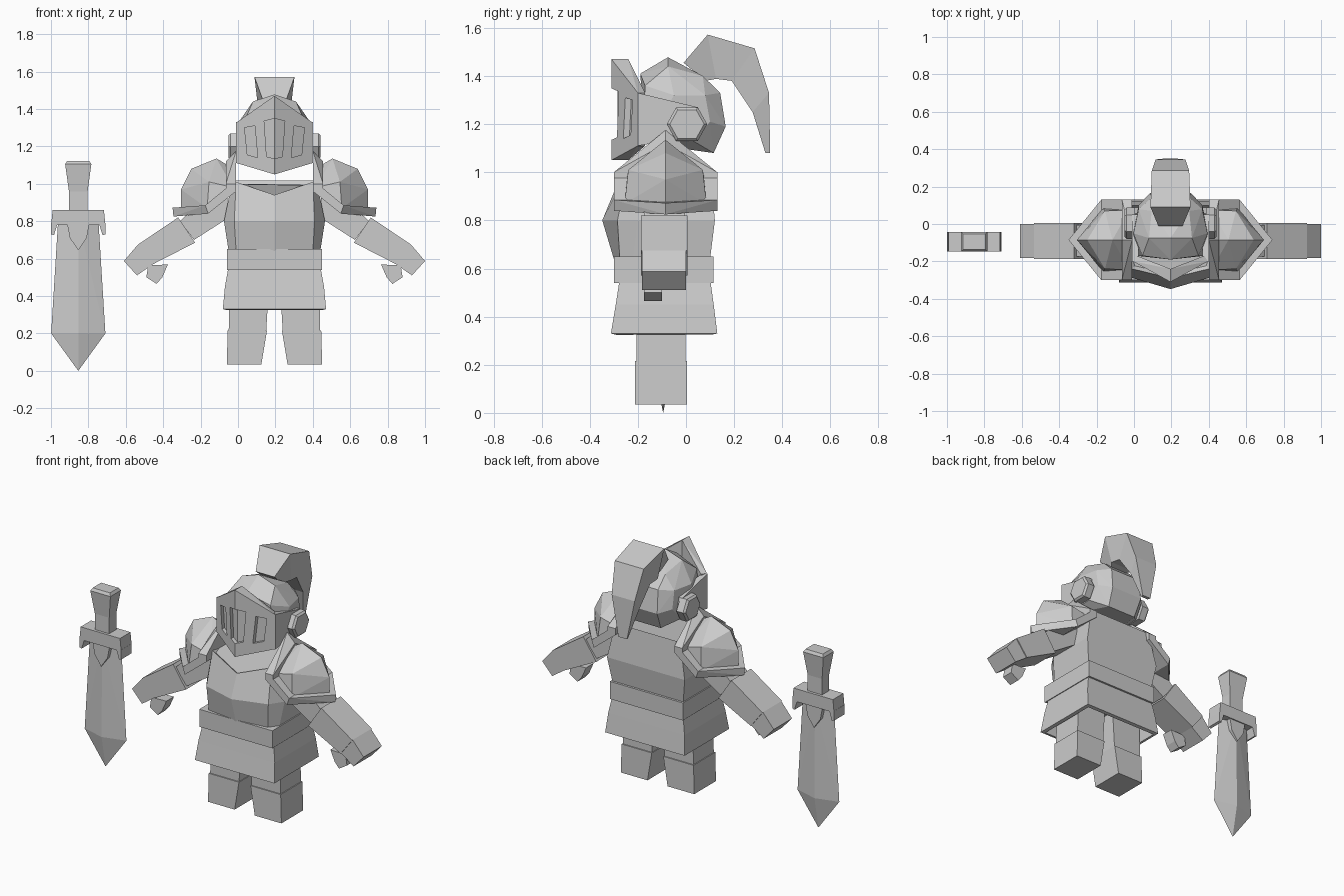
import bpy, bmesh

CX = 0.195                      # centre line of the figure
BODY = (CX, 0, 0)
SWORD = (-0.854, -0.095, 0)


def finish(name, bm, loc, pair=False):
    bmesh.ops.recalc_face_normals(bm, faces=bm.faces)
    me = bpy.data.meshes.new(name)
    bm.to_mesh(me)
    bm.free()
    ob = bpy.data.objects.new(name, me)
    ob.location = loc
    bpy.context.collection.objects.link(ob)
    if pair:
        ob.modifiers.new("Mirror", 'MIRROR')
    return ob


def flip(pts):
    return [(-x, y, z) for x, y, z in pts]


def hull(name, pts, loc=BODY, sym=False, pair=False):
    """Convex solid; sym mirrors the points, pair mirrors the object."""
    bm = bmesh.new()
    for p in (list(pts) + flip(pts) if sym else pts):
        bm.verts.new(p)
    bmesh.ops.remove_doubles(bm, verts=bm.verts, dist=1e-5)
    r = bmesh.ops.convex_hull(bm, input=bm.verts)
    bmesh.ops.delete(bm, geom=list({v for v in r["geom_interior"] if isinstance(v, bmesh.types.BMVert)}), context='VERTS')
    bmesh.ops.dissolve_limit(bm, angle_limit=0.02, verts=bm.verts, edges=bm.edges)
    return finish(name, bm, loc, pair)


def slab(name, xz, y0, y1, **kw):
    """Convex front-view profile with depth."""
    return hull(name, [(x, y, z) for x, z in xz for y in (y0, y1)], **kw)


def loft(name, rings, caps=True, inset=0, loc=BODY):
    bm = bmesh.new()
    rows = [[bm.verts.new(p) for p in r] for r in rings]
    n = len(rows[0])
    for a, b in zip(rows, rows[1:]):
        for i in range(n):
            j = (i + 1) % n
            bm.faces.new((a[i], a[j], b[j], b[i]))
    if caps:
        bm.faces.new(rows[0][::-1])
        top = bm.faces.new(rows[-1])
        if inset:
            bm.normal_update()
            bmesh.ops.inset_region(bm, faces=[top], thickness=inset, depth=-inset)
    return finish(name, bm, loc)


def rect(w, y0, y1, z):
    return [(-w, y0, z), (w, y0, z), (w, y1, z), (-w, y1, z)]


# Legs and boots
slab("upper_leg", [(0.045, 0.2), (0.245, 0.2), (0.24, 0.45), (0.03, 0.45)], -0.205, -0.003, pair=True)
slab("boot", [(0.07, 0.035), (0.255, 0.035), (0.25, 0.215), (0.04, 0.215)], -0.212, 0.004, pair=True)

# Flared skirt with a visible thickness, and belt
skirt = loft("skirt", [rect(0.276, -0.312, 0.13, 0.33), rect(0.265, -0.292, 0.115, 0.45),
                       rect(0.245, -0.275, 0.10, 0.56)], caps=False)
m = skirt.modifiers.new("Thickness", 'SOLIDIFY')
m.thickness, m.offset = 0.03, -1
loft("belt", [rect(0.254, -0.30, 0.115, 0.54), rect(0.254, -0.30, 0.115, 0.65)])


# Breastplate with centre ridge and V neckline
def chest(w, f, yb, ys, yf, yc, z, zc=None, zf=None):
    zf = zf or z
    return [(0, yc, zc or z), (f, yf, zf), (w, ys, z), (w, yb, z),
            (-w, yb, z), (-w, ys, z), (-f, yf, zf)]


loft("breastplate", [chest(0.245, 0.205, 0.10, -0.22, -0.275, -0.30, 0.64),
                     chest(0.27, 0.215, 0.12, -0.20, -0.285, -0.348, 0.80),
                     chest(0.225, 0.205, 0.10, -0.18, -0.24, -0.29, 1.018, 0.94, 1.01)], inset=0.02)

# Arms
slab("upper_arm", [(0.25, 0.93), (0.40, 0.90), (0.505, 0.80), (0.43, 0.70), (0.25, 0.815)],
     -0.175, -0.005, pair=True)
slab("forearm", [(0.515, 0.82), (0.425, 0.685), (0.65, 0.57), (0.73, 0.675)], -0.188, 0.006, pair=True)
slab("hand", [(0.73, 0.675), (0.65, 0.57), (0.735, 0.51), (0.805, 0.587)], -0.182, 0.0, pair=True)
slab("thumb", [(0.57, 0.568), (0.675, 0.565), (0.685, 0.50), (0.63, 0.465), (0.60, 0.50)],
     -0.175, -0.10, pair=True)

# Shoulder armour: pointed dome, bent rim, upright neck guard
YM = -0.085


def both(x, d, z):
    return [(x, YM - d, z), (x, YM + d, z)]


hull("shoulder_dome", [(0.25, YM, 1.10), (0.31, YM, 1.135), (0.445, YM, 1.08), (0.50, YM, 0.97), (0.50, YM, 0.87)]
     + both(0.36, 0.17, 0.87) + both(0.35, 0.155, 1.01) + both(0.22, 0.16, 0.98), pair=True)
hull("shoulder_rim_outer", [(0.545, YM, 0.872), (0.54, YM, 0.825)]
     + both(0.37, 0.215, 0.885) + both(0.355, 0.215, 0.84), pair=True)
hull("shoulder_rim_inner", both(0.37, 0.215, 0.885) + both(0.355, 0.215, 0.84)
     + both(0.23, 0.215, 1.0) + both(0.205, 0.215, 0.96), pair=True)
hull("neck_guard", [p for x in (0.205, 0.26) for p in
                    [(x, YM, 1.175 - (x - 0.205))] + both(x, 0.215, 1.0) + both(x, 0.215, 0.96)], pair=True)

# Helmet dome
hull("helmet", [(0, -0.075, 1.478), (0, -0.19, 1.41), (0.115, -0.075, 1.44), (0.10, 0.07, 1.40),
                (0.15, -0.17, 1.36), (0.198, -0.05, 1.32), (0.17, 0.08, 1.32), (0.10, 0.142, 1.33),
                (0.17, 0.10, 1.21), (0.11, 0.165, 1.19), (0.10, 0.115, 1.08), (0.185, 0.03, 1.13),
                (0.18, -0.17, 1.12)], sym=True)

# Folded visor with three window slots
visor = hull("visor", [(0, -0.31, 1.47), (0.2, -0.2, 1.33), (0.2, -0.2, 1.11), (0, -0.31, 1.05),
                       (0, -0.24, 1.47), (0.18, -0.17, 1.33), (0.18, -0.17, 1.11), (0, -0.24, 1.05)])
SLOTS = ([(-0.01, 1.352), (0.055, 1.335), (0.042, 1.145), (-0.01, 1.132)],
         [(0.105, 1.31), (0.16, 1.30), (0.145, 1.155), (0.09, 1.14)])
for i, s in enumerate(SLOTS):
    cut = hull(f"slot_cutter_{i}", [p for x, z in s for p in
                                    ((x, -0.42, z), (x, -0.285 + 0.55 * x, z))])
    cut.hide_render = True
    cut.hide_set(True)
    b = visor.modifiers.new("Slot", 'BOOLEAN')
    b.operation, b.object, b.solver = 'DIFFERENCE', cut, 'EXACT'
visor.modifiers.new("Mirror", 'MIRROR')
hull("visor_arm", [(x, y, z) for x in (0.17, 0.205) for y, z in
                   ((-0.2, 1.33), (-0.2, 1.11), (0.05, 1.27), (-0.02, 1.14), (0.06, 1.2))], pair=True)

# Hexagonal visor hinges
hull("visor_hinge", [(x, 0.004 + k * a, 1.2 + k * c) for x, k in ((0.19, 1), (0.235, 1), (0.246, 0.85))
                     for a, c in ((0.084, 0), (0.045, 0.07), (-0.045, 0.07),
                                  (-0.084, 0), (-0.045, -0.07), (0.045, -0.07))], pair=True)

# Curved plume: outer point, inner point, half width
PLUME = [(-0.01, 1.455, 0.08, 1.38, 0.065), (0.09, 1.572, 0.125, 1.388, 0.107),
         (0.285, 1.515, 0.19, 1.38, 0.10), (0.345, 1.33, 0.277, 1.25, 0.08),
         (0.35, 1.08, 0.33, 1.08, 0.03)]
loft("plume", [[(-w, yo, zo), (w, yo, zo), (w * 0.8, yi, zi), (-w * 0.8, yi, zi)]
               for yo, zo, yi, zi, w in PLUME])

# Sword: blade, guard, hooks, centre wedge, grip, pommel
hull("blade", [(0, 0, 0), (0.145, 0, 0.2), (0, 0.04, 0.2), (0, -0.04, 0.2),
               (0.108, 0, 0.8), (0, 0.035, 0.8), (0, -0.035, 0.8)], loc=SWORD, sym=True)
slab("guard", [(0.137, 0.86), (0.145, 0.78)], -0.052, 0.052, loc=SWORD, sym=True)
slab("guard_hook", [(0.11, 0.79), (0.145, 0.79), (0.145, 0.73), (0.13, 0.725)],
     -0.052, 0.052, loc=SWORD, pair=True)
slab("guard_wedge", [(0.06, 0.79), (0.045, 0.71), (0, 0.645)], -0.045, 0.045, loc=SWORD, sym=True)
loft("grip", [rect(0.05, -0.035, 0.035, 0.85), rect(0.05, -0.035, 0.035, 0.96),
              rect(0.07, -0.052, 0.052, 1.105), rect(0.06, -0.042, 0.042, 1.122)], loc=SWORD)
